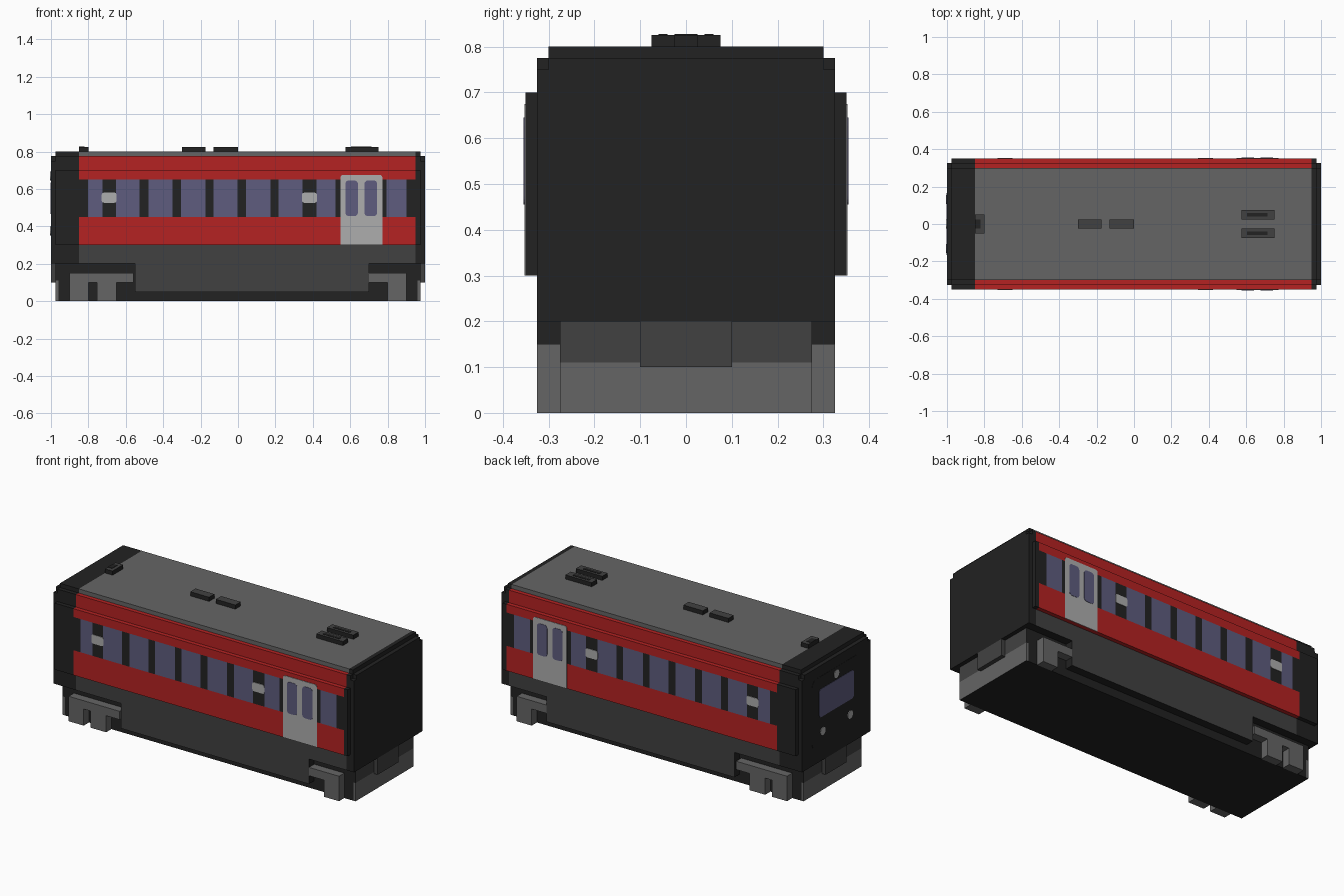
import bpy, bmesh, math

cube = bpy.data.objects.get("Cube")
if cube:
    bpy.data.objects.remove(cube, do_unlink=True)


def material(name, rgb):
    m = bpy.data.materials.new(name)
    m.diffuse_color = (*rgb, 1)
    m.use_nodes = True
    bsdf = next(n for n in m.node_tree.nodes if n.type == 'BSDF_PRINCIPLED')
    bsdf.inputs["Base Color"].default_value = (*rgb, 1)
    return m


BLACK = material("black", (0.016, 0.016, 0.016))
DARK = material("dark grey", (0.053, 0.053, 0.053))
GREY = material("mid grey", (0.13, 0.13, 0.13))
LIGHT = material("light grey", (0.42, 0.42, 0.42))
RED = material("red", (0.46, 0.016, 0.016))
GLASS = material("window blue", (0.112, 0.108, 0.21))


def finish(name, bm, mats, rule=None):
    """Turn a bmesh into an object; rule(centre, normal) gives the material."""
    bmesh.ops.recalc_face_normals(bm, faces=bm.faces)
    bm.normal_update()
    if rule:
        for f in bm.faces:
            f.material_index = mats.index(rule(f.calc_center_median(), f.normal))
    me = bpy.data.meshes.new(name)
    bm.to_mesh(me)
    bm.free()
    for m in mats:
        me.materials.append(m)
    ob = bpy.data.objects.new(name, me)
    bpy.context.collection.objects.link(ob)
    return ob


def box(name, x, y, z, mat, rule=None, mats=None):
    bm = bmesh.new()
    bmesh.ops.create_cube(bm, size=1)
    for v in bm.verts:
        v.co = [(r[0] + r[1]) / 2 + c * (r[1] - r[0]) for c, r in zip(v.co, (x, y, z))]
    return finish(name, bm, mats or [mat], rule)


def plate(name, axis, base, depth, u, v, mat, r=0.01, round_low=True):
    """Thin rounded panel facing along axis ('x' or 'y'), from base outwards by depth."""
    corners = [(u[1] - r, v[1] - r, 0, r), (u[0] + r, v[1] - r, 90, r)]
    rl = r if round_low else 0
    corners += [(u[0] + rl, v[0] + rl, 180, rl), (u[1] - rl, v[0] + rl, 270, rl)]
    pts = []
    for cu, cv, start, rad in corners:
        for k in range(5 if rad else 1):
            a = math.radians(start + 22.5 * k)
            pts.append((cu + rad * math.cos(a), cv + rad * math.sin(a)))
    bm = bmesh.new()
    place = (lambda a, b: (base, a, b)) if axis == 'x' else (lambda a, b: (a, base, b))
    face = bm.faces.new([bm.verts.new(place(a, b)) for a, b in pts])
    new = bmesh.ops.extrude_face_region(bm, geom=[face])["geom"]
    for e in new:
        if isinstance(e, bmesh.types.BMVert):
            setattr(e.co, axis, base + depth)
    return finish(name, bm, [mat])


# Car body: stepped cross-section swept through stations along the length
panes = [(-0.803, -0.725), (-0.652, -0.526), (-0.478, -0.35), (-0.306, -0.175),
         (-0.13, -0.003), (0.042, 0.173), (0.217, 0.345), (0.42, 0.52), (0.793, 0.9)]
stations = sorted([-0.975, -0.85, 0.95, 0.975] + [e for p in panes for e in p])
half = [(0.325, 0.2), (0.325, 0.3), (0.35, 0.3), (0.35, 0.45), (0.35, 0.65), (0.35, 0.7),
        (0.325, 0.7), (0.325, 0.775), (0.3, 0.775), (0.3, 0.8)]
section = half + [(-y, z) for y, z in reversed(half)]


def body_colour(c, n):
    if not -0.85 < c.x < 0.95 or c.z < 0.21:
        return BLACK
    if c.z < 0.299:
        return DARK
    if c.z > 0.78:
        return GREY
    if 0.46 < c.z < 0.64:
        return GLASS if any(a < c.x < b for a, b in panes) else BLACK
    return RED


bm = bmesh.new()
rings = [[bm.verts.new((x, y, z)) for y, z in section] for x in stations]
for r0, r1 in zip(rings, rings[1:]):
    for i in range(len(section)):
        j = (i + 1) % len(section)
        bm.faces.new((r0[i], r0[j], r1[j], r1[i]))
bm.faces.new(rings[0])
bm.faces.new(rings[-1])
finish("car_body", bm, [BLACK, DARK, GREY, RED, GLASS], body_colour)

# Flat end walls, with their top corners stepped
for s, tag in ((-1, "cab"), (1, "rear")):
    span = sorted((s * 0.975, s * 1.0))
    box(tag + "_end_wall", span, (-0.325, 0.325), (0.2, 0.75), BLACK)
    box(tag + "_end_wall_top", span, (-0.3, 0.3), (0.75, 0.775), BLACK)

# Underframe core, end beams and couplers
box("underframe", (-0.96, 0.96), (-0.275, 0.275), (0, 0.2), BLACK)
for s, tag in ((-1, "cab"), (1, "rear")):
    span = sorted((s * 0.96, s * 0.975))
    box(tag + "_end_beam", span, (-0.275, 0.275), (0, 0.11), None,
        lambda c, n: BLACK if n.z < -0.5 else GREY, [BLACK, GREY])
    box(tag + "_end_beam_upper", span, (-0.275, 0.275), (0.11, 0.2), None,
        lambda c, n: DARK if abs(n.x) > 0.5 else BLACK, [BLACK, DARK])
    box(tag + "_coupler", sorted((s * 0.975, s * 1.0)), (-0.1, 0.1), (0.1, 0.2), DARK)

# Equipment skirt, dark on the outer sides only
box("equipment_skirt", (-0.55, 0.7), (-0.325, 0.325), (0.05, 0.2), None,
    lambda c, n: DARK if abs(n.y) > 0.5 else BLACK, [BLACK, DARK])

# Parts repeated on both long sides
for s, tag in ((-1, "right"), (1, "left")):
    depth = sorted((s * 0.275, s * 0.325))
    # bogie frames
    for end, bar, legs in (("cab", (-0.9, -0.56), [(-0.9, -0.8), (-0.755, -0.65)]),
                           ("rear", (0.7, 0.9), [(0.8, 0.9)])):
        box(f"{tag}_{end}_bogie_bar", bar, depth, (0.1, 0.15), GREY)
        for i, leg in enumerate(legs):
            box(f"{tag}_{end}_bogie_leg_{i + 1}", leg, depth, (0, 0.1), GREY)
    # sliding door with two panes
    wall = s * 0.35
    plate(tag + "_door", 'y', wall, s * 0.003, (0.547, 0.772), (0.3, 0.675), LIGHT, 0.015, False)
    for i, u in enumerate(((0.574, 0.641), (0.676, 0.744))):
        plate(f"{tag}_door_pane_{i + 1}", 'y', wall, s * 0.005, u, (0.455, 0.645), GLASS, 0.018)
    # light signs on the two wide pillars
    for i, x in enumerate((-0.689, 0.382)):
        plate(f"{tag}_pillar_sign_{i + 1}", 'y', wall, s * 0.003,
              (x - 0.04, x + 0.04), (0.526, 0.58), LIGHT, 0.012)

# Cab face: front panel, windscreen and three lamps
plate("cab_front_panel", 'x', -1.0, -0.001, (-0.23, 0.23), (0.29, 0.71), BLACK, 0.04)
plate("cab_windscreen", 'x', -1.0, -0.003, (-0.165, 0.165), (0.465, 0.635), GLASS, 0.02)
for i, (y, z) in enumerate(((-0.13, 0.375), (0.13, 0.375), (0, 0.67))):
    plate(f"cab_lamp_{i + 1}", 'x', -1.0, -0.004, (y - 0.024, y + 0.024),
          (z - 0.024, z + 0.024), LIGHT, 0.0235)

# Roof equipment: dark tops on black sides
def lid(c, n):
    return DARK if n.z > 0.5 else BLACK


for name, x, y in (("roof_vent_1", (-0.3, -0.175), (-0.025, 0.025)),
                   ("roof_vent_2", (-0.13, 0), (-0.025, 0.025)),
                   ("roof_unit_right", (0.575, 0.75), (-0.075, -0.025)),
                   ("roof_unit_left", (0.575, 0.75), (0.025, 0.075)),
                   ("roof_horn", (-0.85, -0.8), (-0.05, 0.05))):
    box(name, x, y, (0.8, 0.825), None, lid, [BLACK, DARK])
for s, tag in ((-1, "right"), (1, "left")):
    box(f"roof_unit_slot_{tag}", (0.605, 0.715), sorted((s * 0.04, s * 0.06)), (0.824, 0.827), BLACK)
box("roof_horn_slot", (-0.85, -0.82), (-0.025, 0.025), (0.824, 0.827), BLACK)
